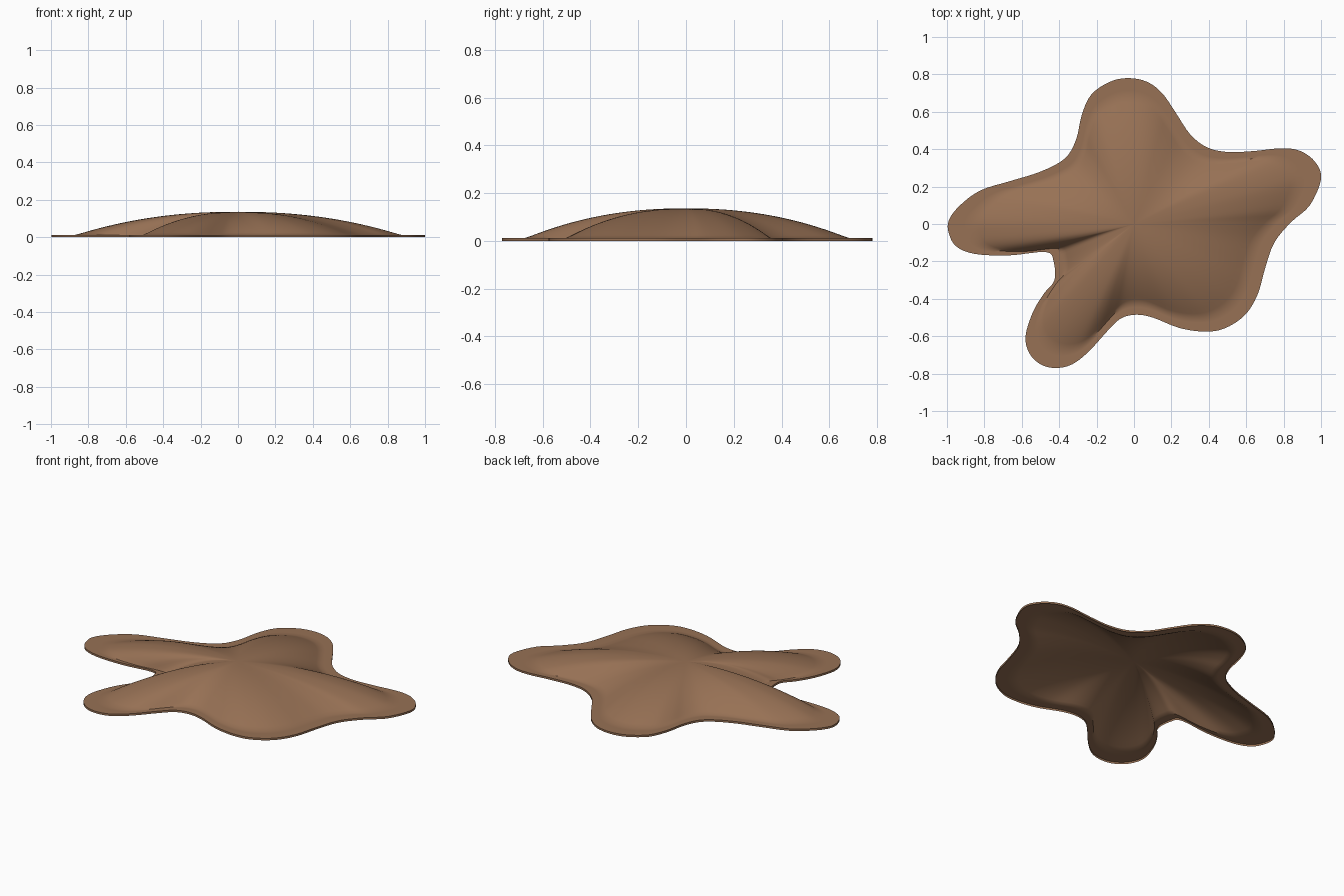
import bpy, bmesh, math
from mathutils import Vector

if "Cube" in bpy.data.objects:
    bpy.data.objects.remove(bpy.data.objects["Cube"])

# Outline of the five-lobed mound, counter-clockwise seen from above
OUTLINE = [(1, .24), (.97, .33), (.89, .39), (.79, .405), (.64, .39), (.5, .385), (.39, .41),
           (.3, .48), (.22, .6), (.15, .7), (.07, .76), (-.03, .78), (-.13, .76), (-.23, .69),
           (-.28, .58), (-.31, .45), (-.37, .35), (-.5, .28), (-.66, .23), (-.82, .18),
           (-.93, .1), (-.99, .02), (-.99, -.05), (-.95, -.12), (-.85, -.16), (-.67, -.168),
           (-.47, -.15), (-.43, -.2), (-.425, -.3), (-.48, -.37), (-.54, -.47), (-.58, -.6),
           (-.56, -.69), (-.5, -.75), (-.42, -.77), (-.33, -.75), (-.24, -.68), (-.14, -.57),
           (-.07, -.505), (.01, -.485), (.1, -.5), (.24, -.555), (.37, -.575), (.48, -.56),
           (.59, -.49), (.66, -.38), (.7, -.24), (.75, -.1), (.84, .01), (.94, .1)]
RINGS = 24
STEPS = 4


def smooth_loop(points):
    """Closed Catmull-Rom curve through the points."""
    out, n = [], len(points)
    p = [Vector(q) for q in points]
    for i in range(n):
        a, b, c, d = p[i - 1], p[i], p[(i + 1) % n], p[(i + 2) % n]
        for s in range(STEPS):
            t = s / STEPS
            out.append(0.5 * (2 * b + (c - a) * t + (2 * a - 5 * b + 4 * c - d) * t ** 2
                              + (3 * b - a - 3 * c + d) * t ** 3))
    return out


def height(t):
    """Domed middle running out into a thin flat margin."""
    return 0.012 + 0.124 * max(0, 1 - (t / 0.87) ** 2.2)


brown = bpy.data.materials.new("earth brown")
brown.diffuse_color = (0.31, 0.165, 0.09, 1)
brown.use_nodes = True
brown.node_tree.nodes["Principled BSDF"].inputs["Base Color"].default_value = brown.diffuse_color

# Domed sheet: concentric rings shrinking to the centre, plus a low rim
bm = bmesh.new()
loop = smooth_loop(OUTLINE)
centre = bm.verts.new((0, 0, height(0)))
rings = []
for k in range(1, RINGS + 1):
    t = k / RINGS
    rings.append([bm.verts.new((p.x * t, p.y * t, height(t))) for p in loop])
rings.append([bm.verts.new((p.x, p.y, 0)) for p in loop])
n = len(loop)
for i in range(n):
    j = (i + 1) % n
    bm.faces.new((centre, rings[0][i], rings[0][j]))
    for inner, outer in zip(rings, rings[1:]):
        bm.faces.new((inner[i], outer[i], outer[j], inner[j]))

mesh = bpy.data.meshes.new("mound")
bm.to_mesh(mesh)
bm.free()
mesh.materials.append(brown)
mound = bpy.data.objects.new("mound", mesh)
bpy.context.collection.objects.link(mound)
bpy.context.view_layer.objects.active = mound
mound.select_set(True)
bpy.ops.object.shade_smooth_by_angle(angle=math.radians(40))
